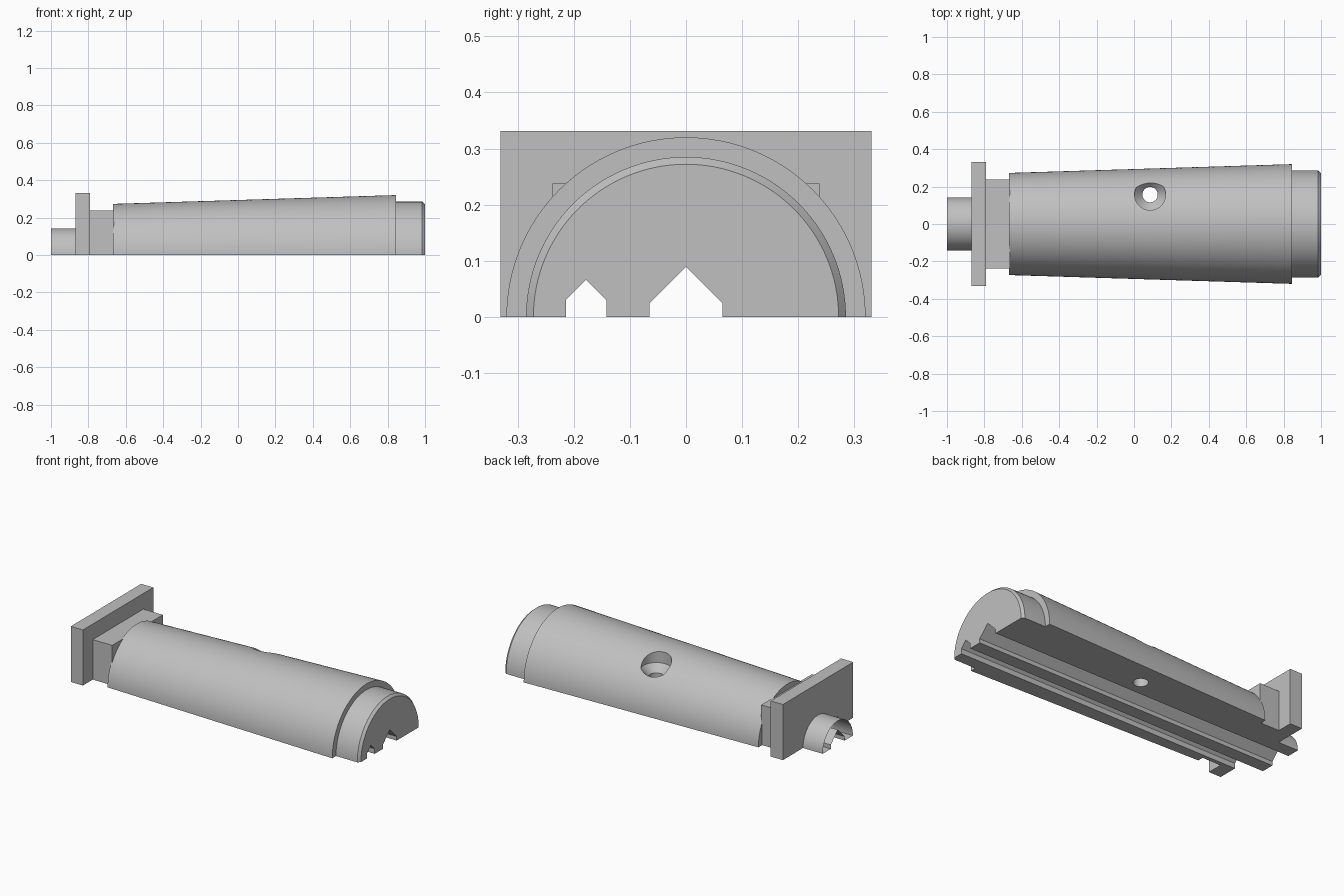
import bpy, bmesh, math
from mathutils import Matrix

cube = bpy.data.objects.get("Cube")
if cube:
    bpy.data.objects.remove(cube, do_unlink=True)

grey = bpy.data.materials.new("plain grey")
grey.use_nodes = True
colour = (0.53, 0.53, 0.53, 1)
grey.diffuse_color = colour
grey.node_tree.nodes["Principled BSDF"].inputs["Base Color"].default_value = colour


def finish(name, bm):
    bmesh.ops.recalc_face_normals(bm, faces=bm.faces)
    mesh = bpy.data.meshes.new(name)
    bm.to_mesh(mesh)
    bm.free()
    mesh.materials.append(grey)
    obj = bpy.data.objects.new(name, mesh)
    bpy.context.collection.objects.link(obj)
    return obj


def lathe(name, profile, axis="X", centre=(0, 0, 0), sides=128):
    """Closed solid of revolution from (distance along axis, radius) pairs."""
    bm = bmesh.new()
    rings = []
    for d, r in profile:
        ring = []
        for i in range(sides):
            a = math.tau * i / sides
            u, v = r * math.cos(a), r * math.sin(a)
            ring.append(bm.verts.new((d, u, v) if axis == "X" else (u, v, d)))
        rings.append(ring)
    for a, b in zip(rings, rings[1:]):
        for i in range(sides):
            j = (i + 1) % sides
            bm.faces.new((a[i], a[j], b[j], b[i]))
    bm.faces.new(rings[0])
    bm.faces.new(rings[-1])
    bmesh.ops.transform(bm, matrix=Matrix.Translation(centre), verts=bm.verts)
    return finish(name, bm)


def square_bar(name, x0, x1, half):
    bm = bmesh.new()
    bmesh.ops.create_cube(bm, size=1)
    bmesh.ops.scale(bm, vec=(x1 - x0, 2 * half, 2 * half), verts=bm.verts)
    bmesh.ops.translate(bm, vec=((x0 + x1) / 2, 0, 0), verts=bm.verts)
    return finish(name, bm)


def prism(name, outline, x0, x1):
    bm = bmesh.new()
    face = bm.faces.new([bm.verts.new((x0, y, z)) for y, z in outline])
    out = bmesh.ops.extrude_face_region(bm, geom=[face])
    moved = [g for g in out["geom"] if isinstance(g, bmesh.types.BMVert)]
    bmesh.ops.translate(bm, vec=(x1 - x0, 0, 0), verts=moved)
    return finish(name, bm)


def combine(target, tool, operation):
    mod = target.modifiers.new(operation.lower(), "BOOLEAN")
    mod.object = tool
    mod.operation = operation
    mod.solver = "EXACT"
    bpy.context.view_layer.objects.active = target
    bpy.ops.object.modifier_apply(modifier=mod.name)
    bpy.data.objects.remove(tool, do_unlink=True)


# Tapered barrel with stepped, chamfered nose
body = lathe("tapered_half_core", [(-0.668, 0.273), (0.845, 0.32), (0.845, 0.285),
                                   (0.985, 0.285), (1.0, 0.272)])

# Square neck, end flange and rear spigot
combine(body, square_bar("neck_block", -0.83, -0.662, 0.238), "UNION")
combine(body, square_bar("end_flange", -0.87, -0.79, 0.331), "UNION")
combine(body, lathe("rear_spigot", [(-1.0, 0.142), (-0.83, 0.142)]), "UNION")

# Split plane with the two house-shaped channels
outline = [(-0.6, -0.6), (-0.6, 0)]
for y, half, wall, peak in ((-0.178, 0.036, 0.03, 0.066), (0, 0.065, 0.024, 0.089)):
    outline += [(y - half, 0), (y - half, wall), (y, peak), (y + half, wall), (y + half, 0)]
outline += [(0.6, 0), (0.6, -0.6)]
combine(body, prism("split_cutter", outline, -1.2, 1.2), "DIFFERENCE")

# Countersunk vertical hole
combine(body, lathe("hole_cutter", [(-0.1, 0.041), (0.178, 0.041), (0.22, 0.083), (0.5, 0.083)],
                    "Z", (0.086, 0.157, 0), 64), "DIFFERENCE")

bpy.ops.object.select_all(action="DESELECT")
body.select_set(True)
bpy.context.view_layer.objects.active = body
bpy.ops.object.shade_smooth_by_angle(angle=math.radians(25))
